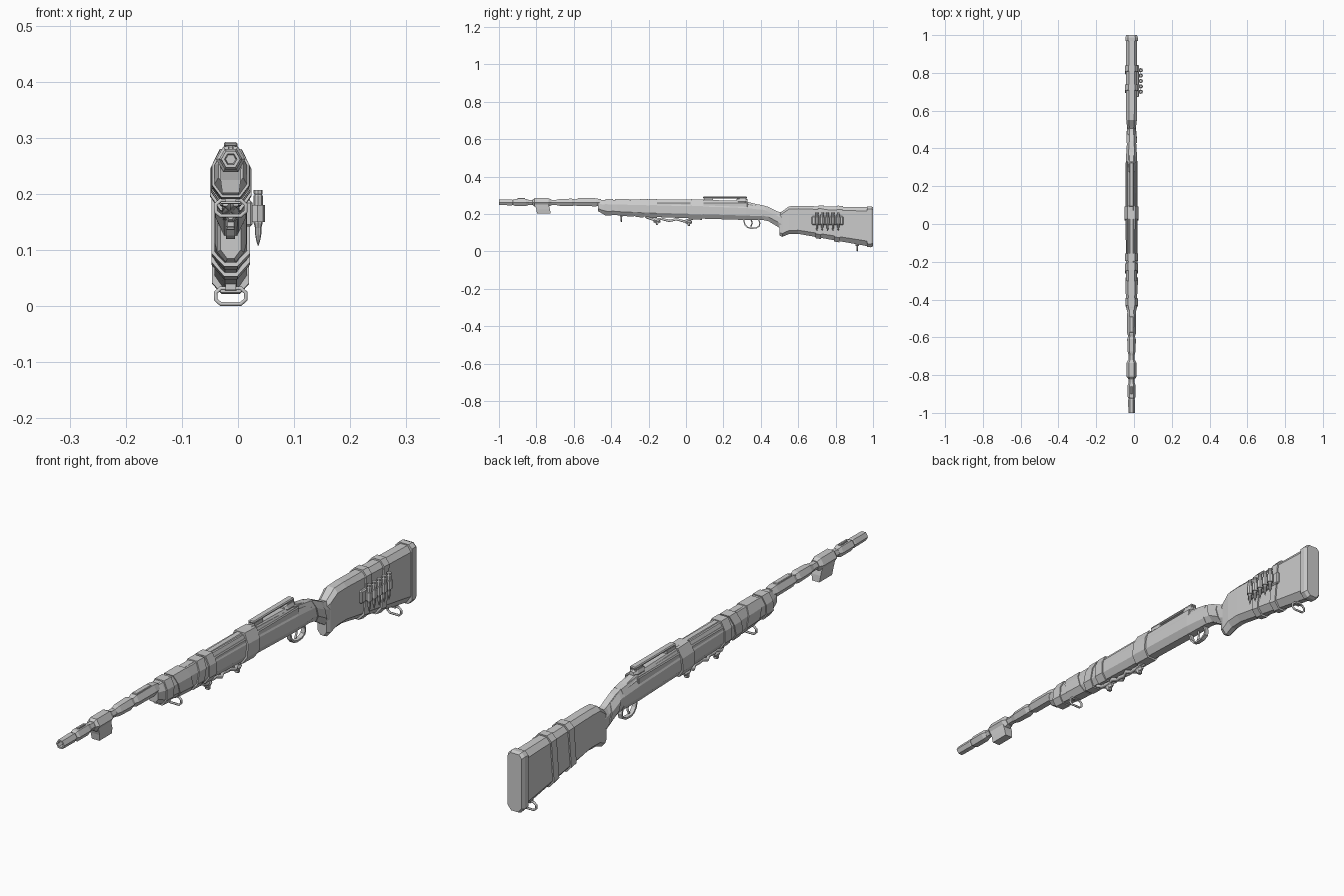
import bpy, bmesh, math
from mathutils import Vector

if "Cube" in bpy.data.objects:
    bpy.data.objects.remove(bpy.data.objects["Cube"])

CX = -0.013      # centre plane of the gun
BZ = 0.262       # bore height


def mesh_object(name, verts, faces):
    bm = bmesh.new()
    vs = [bm.verts.new(v) for v in verts]
    for f in faces:
        bm.faces.new([vs[i] for i in f])
    bmesh.ops.recalc_face_normals(bm, faces=bm.faces)
    me = bpy.data.meshes.new(name)
    bm.to_mesh(me)
    bm.free()
    ob = bpy.data.objects.new(name, me)
    bpy.context.collection.objects.link(ob)
    return ob


def bridge(name, rings):
    n = len(rings[0])
    faces = [list(range(n)), [(len(rings) - 1) * n + i for i in range(n)]]
    for r in range(len(rings) - 1):
        for i in range(n):
            j = (i + 1) % n
            faces.append([r * n + i, r * n + j, (r + 1) * n + j, (r + 1) * n + i])
    return mesh_object(name, [v for ring in rings for v in ring], faces)


def loft(name, sections, top=0.5, bot=0.5, ct=0.25, cb=0.25, shear=0):
    """Chamfered sections (y, bottom, top, half width) joined along y."""
    rings = []
    for y, zb, zt, w in sections:
        h, mid = zt - zb, (zt + zb) / 2
        half = [(w * bot, zb), (w, zb + h * cb), (w, zt - h * ct), (w * top, zt)]
        pts = half + [(-x, z) for x, z in reversed(half)]
        rings.append([(CX + x, y + shear * (z - mid), z) for x, z in pts])
    return bridge(name, rings)


def tube(name, profile, sides=6, z=BZ, x=CX):
    rings = []
    for y, r in profile:
        rings.append([(x + r * math.cos(a), y, z + r * math.sin(a))
                      for a in [i * math.tau / sides for i in range(sides)]])
    return bridge(name, rings)


def box(name, x0, x1, y0, y1, z0, z1, bevel=0):
    v = [(x, y, z) for x in (x0, x1) for y in (y0, y1) for z in (z0, z1)]
    f = [(0, 1, 3, 2), (4, 6, 7, 5), (0, 4, 5, 1), (2, 3, 7, 6), (0, 2, 6, 4), (1, 5, 7, 3)]
    ob = mesh_object(name, v, f)
    if bevel:
        m = ob.modifiers.new("bevel", 'BEVEL')
        m.width, m.segments = bevel, 1
    return ob


def wire(name, points, radius, cyclic=True):
    cu = bpy.data.curves.new(name, 'CURVE')
    cu.dimensions = '3D'
    cu.bevel_depth, cu.bevel_resolution = radius, 1
    cu.use_fill_caps = True
    sp = cu.splines.new('POLY')
    sp.points.add(len(points) - 1)
    for p, co in zip(sp.points, points):
        p.co = (*co, 1)
    sp.use_cyclic_u = cyclic
    ob = bpy.data.objects.new(name, cu)
    bpy.context.collection.objects.link(ob)
    return ob


def section_at(sections, y):
    for a, b in zip(sections, sections[1:]):
        if a[0] <= y <= b[0]:
            t = (y - a[0]) / (b[0] - a[0])
            return [p + (q - p) * t for p, q in zip(a, b)]


def band(name, sections, y0, y1, grow, shear=0, **kw):
    out = []
    for y in (y0, y1):
        _, zb, zt, w = section_at(sections, y)
        out.append((y, zb - grow, zt + grow, w + grow))
    return loft(name, out, shear=shear, **kw)


# Fore stock, wrist and butt
fore = [(-0.47, 0.215, 0.272, 0.022), (-0.44, 0.198, 0.276, 0.029), (-0.30, 0.189, 0.276, 0.030),
        (0.02, 0.177, 0.273, 0.031), (0.32, 0.168, 0.262, 0.031), (0.41, 0.168, 0.247, 0.026)]
fore_kw = dict(top=0.55, bot=0.5, ct=0.32, cb=0.25)
loft("fore_stock", fore, **fore_kw)
loft("wrist", [(0.405, 0.169, 0.248, 0.026), (0.44, 0.162, 0.238, 0.024), (0.49, 0.132, 0.213, 0.023),
               (0.525, 0.11, 0.205, 0.023)], ct=0.3, cb=0.3)
butt = [(0.50, 0.085, 0.205, 0.018), (0.515, 0.078, 0.215, 0.024), (0.55, 0.092, 0.241, 0.028),
        (0.60, 0.094, 0.243, 0.029), (0.97, 0.028, 0.236, 0.029)]
butt_kw = dict(top=0.5, bot=0.35, ct=0.1, cb=0.13)
loft("butt", butt, **butt_kw)
loft("butt_plate", [(0.968, 0.024, 0.240, 0.033), (0.988, 0.022, 0.241, 0.033), (1.0, 0.027, 0.236, 0.028)],
     top=0.6, bot=0.5, ct=0.06, cb=0.08)

# Bands and cloth wraps around stock
for i, (a, b, g, s) in enumerate([(-0.435, -0.395, 0.004, 0.1), (-0.365, -0.29, 0.003, -0.3),
                                  (-0.255, -0.215, 0.004, 0.25), (-0.195, -0.155, 0.005, 0),
                                  (0.022, 0.09, 0.006, 0.1)]):
    band(f"stock_band_{i}", fore, a, b, g, s, **fore_kw)
for y in (0.70, 0.80):
    band("butt_strap", butt, y, y + 0.03, 0.005, 0.1, **butt_kw)
loft("wrist_band", [(0.435, 0.16, 0.243, 0.028), (0.485, 0.131, 0.220, 0.027)], ct=0.3, cb=0.3, shear=-0.3)

# Handguard ribs on both sides of the barrel channel
for s in (-1, 1):
    x = CX + s * 0.024
    box("handguard_rib", x - 0.004, x + 0.004, -0.16, 0.33, 0.235, 0.262, 0.003)

# Barrel with bored muzzle and stepped wraps
tube("barrel", [(-0.96, 0.009), (-1.0, 0.011), (-1.0, 0.017), (-0.93, 0.018), (-0.925, 0.015),
                (-0.45, 0.016), (0.1, 0.018)])
tube("muzzle_collar", [(-0.925, 0.016), (-0.915, 0.021), (-0.855, 0.021), (-0.84, 0.016)])
tube("barrel_wrap_front", [(-0.695, 0.016), (-0.675, 0.021), (-0.61, 0.023), (-0.595, 0.018)])
tube("barrel_wrap_rear", [(-0.60, 0.016), (-0.58, 0.023), (-0.48, 0.024), (-0.455, 0.02)])
tube("sight_sleeve", [(-0.82, 0.017), (-0.81, 0.026), (-0.735, 0.026), (-0.72, 0.018)])
box("barrel_top_plate", CX - 0.01, CX + 0.01, -0.575, -0.49, 0.276, 0.286, 0.002)
box("front_sight", CX - 0.005, CX + 0.005, -0.90, -0.86, 0.275, 0.286, 0.002)

# Tapered cloth tail below the sight sleeve
tail = [(-0.808, 0.25, 0.019), (-0.80, 0.225, 0.018), (-0.797, 0.202, 0.015)]
bridge("sleeve_tail", [[(CX - w, y, z), (CX + w, y, z), (CX + w, y + 0.073, z), (CX - w, y + 0.073, z)]
                       for y, z, w in tail])

# Receiver, bolt and raised top rail
loft("receiver", [(0.08, 0.22, 0.276, 0.023), (0.31, 0.22, 0.27, 0.023), (0.38, 0.22, 0.252, 0.020)], ct=0.3)
tube("bolt", [(0.27, 0.012), (0.28, 0.018), (0.315, 0.018), (0.33, 0.01)], 8, 0.268)
box("top_rail", CX - 0.012, CX + 0.012, 0.092, 0.325, 0.284, 0.293, 0.003)
box("rail_front_post", CX - 0.012, CX + 0.012, 0.095, 0.145, 0.262, 0.286)
box("rail_rear_post", CX - 0.012, CX + 0.012, 0.285, 0.322, 0.255, 0.286)

# Trigger guard and trigger
guard = [(0.305, 0.17), (0.312, 0.142), (0.326, 0.126), (0.345, 0.12), (0.375, 0.122),
         (0.394, 0.132), (0.398, 0.15), (0.392, 0.17)]
prof = [Vector((0, y, z)) for y, z in guard]
mid = Vector((0, 0.352, 0.165))
rings = []
for p in prof:
    q = p + (mid - p).normalized() * 0.007
    rings.append([(CX - 0.008, p.y, p.z), (CX + 0.008, p.y, p.z), (CX + 0.008, q.y, q.z), (CX - 0.008, q.y, q.z)])
bridge("trigger_guard", rings)
wire("trigger", [(CX, 0.348, 0.172), (CX, 0.354, 0.15), (CX, 0.346, 0.133)], 0.004, False)

# Sling swivels
for name, y, z in (("front_swivel", -0.345, 0.175), ("rear_swivel", 0.915, 0.018)):
    shape = [(0.018, -0.014), (0.027, -0.006), (0.027, 0.006), (0.018, 0.014)]
    loop = shape + [(-a, b) for a, b in reversed(shape)]
    wire(name, [(CX + a, y, z + b) for a, b in loop], 0.004)
    box(name + "_mount", CX - 0.009, CX + 0.009, y - 0.009, y + 0.009, z + 0.011, z + 0.024)

# Cord with knots lashed under the fore stock
cord = [(-0.215, 0.184), (-0.17, 0.168), (-0.13, 0.174), (-0.09, 0.163), (-0.05, 0.172),
        (-0.01, 0.16), (0.035, 0.175)]
for s in (-1, 1):
    wire("lashing_cord", [(CX + s * 0.009 * (-1) ** i, y, z) for i, (y, z) in enumerate(cord)], 0.007, False)
for y, z in ((-0.155, 0.160), (0.015, 0.156)):
    tube("cord_knot", [(y - 0.018, 0.006), (y - 0.008, 0.011), (y + 0.008, 0.011), (y + 0.018, 0.006)], 6, z)
    box("knot_end", CX - 0.008, CX + 0.008, y - 0.006, y + 0.006, z - 0.020, z, 0.002)

# Cartridge holder with five rounds on the right of the butt
box("cartridge_panel", 0.012, 0.026, 0.672, 0.842, 0.142, 0.188, 0.004)
round_profile = [(0.207, 0.008), (0.201, 0.008), (0.199, 0.0065), (0.196, 0.0085), (0.148, 0.008),
                 (0.139, 0.0055), (0.128, 0.0055), (0.117, 0.0035), (0.108, 0.0008)]
for i in range(5):
    y = 0.70 + i * 0.0285
    bridge(f"cartridge_{i}", [[(0.036 + r * math.cos(k * math.pi / 4), y + r * math.sin(k * math.pi / 4), z)
                               for k in range(8)] for z, r in round_profile])
    bridge(f"cartridge_loop_{i}", [[(0.035 + 0.013 * math.cos(k * math.pi / 4),
                                     y + 0.0115 * math.sin(k * math.pi / 4), z) for k in range(8)]
                                   for z in (0.150, 0.180)])
